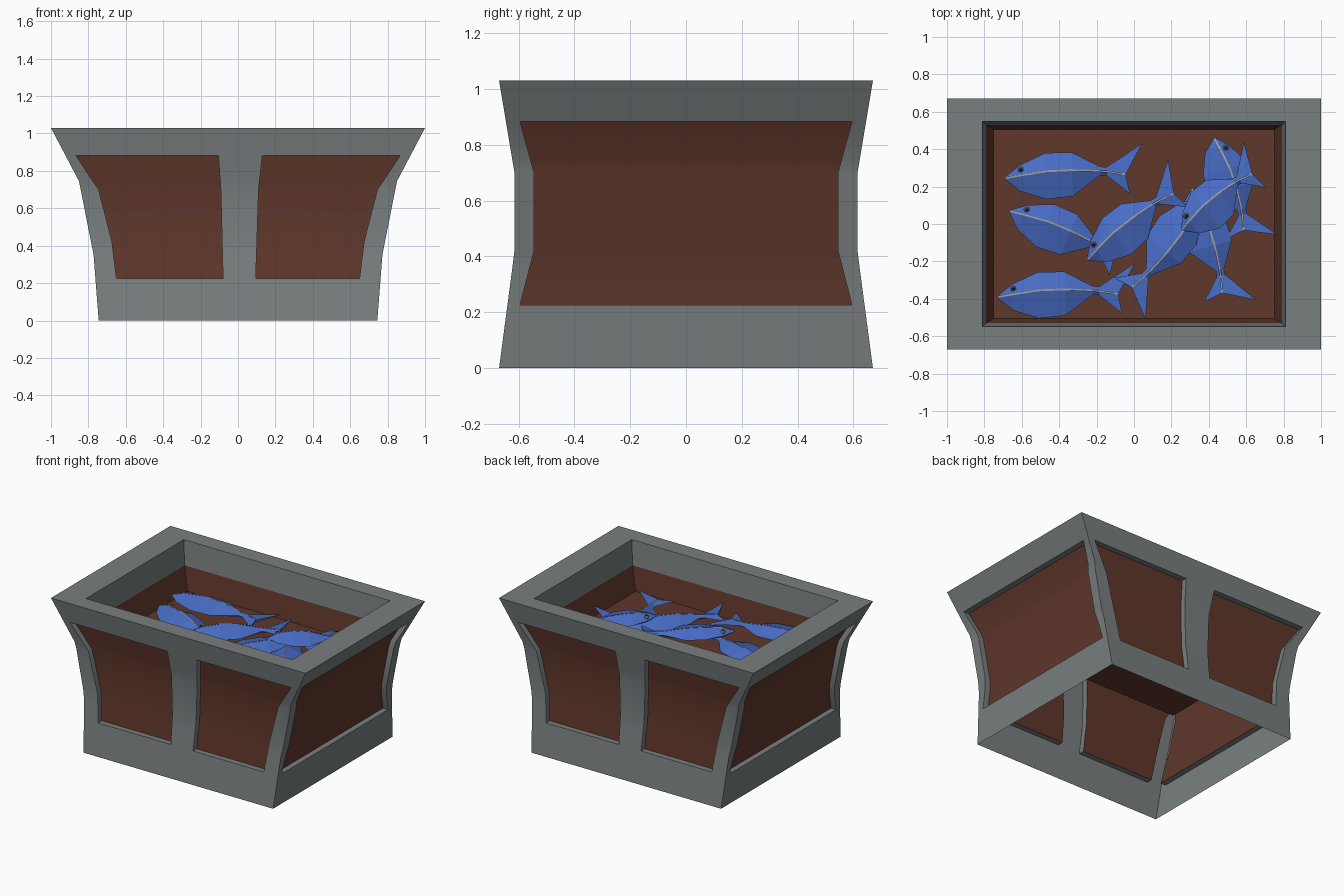
import bpy, bmesh, math
from mathutils import Vector

if "Cube" in bpy.data.objects:
    bpy.data.objects.remove(bpy.data.objects["Cube"])


def material(name, rgb):
    m = bpy.data.materials.new(name)
    m.diffuse_color = (*rgb, 1)
    m.use_nodes = True
    m.node_tree.nodes["Principled BSDF"].inputs["Base Color"].default_value = m.diffuse_color
    return m


BROWN = material("brown", (0.115, 0.038, 0.024))
BLUE = material("blue", (0.065, 0.15, 0.56))
SLATE = material("slate", (0.19, 0.21, 0.215))
GREY = material("light_grey", (0.35, 0.35, 0.36))
BLACK = material("black", (0.01, 0.01, 0.01))


def make(name, faces, mat, fix=False, smooth=False):
    """Mesh object from a list of polygons, welding shared corners."""
    bm = bmesh.new()
    for f in faces:
        bm.faces.new([bm.verts.new(p) for p in f])
    bmesh.ops.remove_doubles(bm, verts=bm.verts, dist=1e-4)
    if fix:
        bmesh.ops.recalc_face_normals(bm, faces=bm.faces)
    me = bpy.data.meshes.new(name)
    bm.to_mesh(me)
    bm.free()
    ob = bpy.data.objects.new(name, me)
    bpy.context.collection.objects.link(ob)
    me.materials.append(mat)
    if smooth:
        bpy.ops.object.select_all(action='DESELECT')
        ob.select_set(True)
        bpy.context.view_layer.objects.active = ob
        bpy.ops.object.shade_smooth_by_angle(angle=math.radians(30))
    return ob


def curve(points):
    """Piecewise linear width as a function of z."""
    def f(z):
        for (z0, a), (z1, b) in zip(points, points[1:]):
            if z <= z1:
                break
        return a + (b - a) * (z - z0) / (z1 - z0)
    return f


# Outer profiles and panel edges
half_x = curve([(0, .745), (.35, .772), (.745, .85), (1.03, 1.0)])
half_y = curve([(0, .67), (.416, .615), (.70, .615), (1.03, .67)])
long_edge = curve([(.225, .65), (.43, .675), (.70, .745), (.883, .868)])
post_l = curve([(.225, -.08), (.70, -.092), (.883, -.105)])
post_r = curve([(.225, .095), (.70, .11), (.883, .13)])
side_edge = curve([(.225, .595), (.42, .545), (.70, .545), (.883, .595)])
ROWS = [0, .225, .35, .42, .70, .745, .883, 1.03]
DEPTH = .04

frame, panels = [], []


def wall(columns, panel_cols, place):
    """One frame wall with recessed panels; place maps (along, depth, z) to 3D."""
    def pt(c, z, d=0):
        return place(columns[c](z), d, z)
    last = len(ROWS) - 2
    for r in range(last + 1):
        z0, z1 = ROWS[r], ROWS[r + 1]
        for c in range(len(columns) - 1):
            if c in panel_cols and 0 < r < last:
                panels.append([pt(c, z0, DEPTH), pt(c + 1, z0, DEPTH),
                               pt(c + 1, z1, DEPTH), pt(c, z1, DEPTH)])
                frame.append([pt(c, z0), pt(c, z0, DEPTH), pt(c, z1, DEPTH), pt(c, z1)])
                frame.append([pt(c + 1, z1), pt(c + 1, z1, DEPTH),
                              pt(c + 1, z0, DEPTH), pt(c + 1, z0)])
                if r == 1:
                    frame.append([pt(c, z0), pt(c + 1, z0), pt(c + 1, z0, DEPTH), pt(c, z0, DEPTH)])
                if r == last - 1:
                    frame.append([pt(c, z1, DEPTH), pt(c + 1, z1, DEPTH), pt(c + 1, z1), pt(c, z1)])
            else:
                frame.append([pt(c, z0), pt(c + 1, z0), pt(c + 1, z1), pt(c, z1)])


def neg(f):
    return lambda z: -f(z)


# Four walls: front and back have two panels, the ends have one
long_cols = [neg(half_x), neg(long_edge), post_l, post_r, long_edge, half_x]
end_cols = [neg(half_y), neg(side_edge), side_edge, half_y]
for s in (1, -1):
    wall(long_cols, (1, 3), lambda a, d, z: (s * a, s * (d - half_y(z)), z))
    wall(end_cols, (1,), lambda a, d, z: (s * (half_x(z) - d), s * a, z))


def ring(x, y, z):
    return [(-x, -y, z), (x, -y, z), (x, y, z), (-x, y, z)]


def bridge(a, b):
    return [[a[i], a[(i + 1) % 4], b[(i + 1) % 4], b[i]] for i in range(4)]


# Flat rim, grey inner lip, brown lining and floor
top, hole = ring(1, .67, 1.03), ring(.81, .548, 1.03)
lip, bed = ring(.79, .53, .86), ring(.75, .505, .695)
make("crate_frame", frame + bridge(top, hole) + bridge(hole, lip), SLATE, smooth=True)
make("crate_panels", panels, BROWN, smooth=True)
make("inner_lining", bridge(lip, bed) + [bed], BROWN)

# Fish stations: distance from nose, centre line, upper and lower width, thickness
BODY = [(0, 0, .005, .005, .004), (.08, .012, .055, .085, .032), (.22, .03, .098, .15, .045),
        (.36, .032, .095, .14, .04), (.51, .022, .024, .022, .018), (.545, .018, .024, .022, .016)]


def fish(i, head, tail, z_head, z_tail):
    """Low-poly fish from nose to tail notch, given in top-view coordinates."""
    h, t = Vector((*head, z_head)), Vector((*tail, z_tail))
    k = (t - h).length / .64
    u = (t - h).normalized()
    v = Vector((-u.y, u.x, 0)).normalized()
    n = u.cross(v)

    def P(a, b, c):
        return h + u * (k * a) + v * b + n * c

    loops = [[P(a, c + wu, 0), P(a, c, th), P(a, c - wl, 0), P(a, c, -th)]
             for a, c, wu, wl, th in BODY]
    faces = [f for a, b in zip(loops, loops[1:]) for f in bridge(a, b)] + [loops[0]]
    # forked tail, two thick lobes sharing the notch
    last, notch, low = loops[-1], P(.645, 0, .008), P(.645, 0, -.008)
    for side, tip in ((0, P(.74, .165, .01)), (2, P(.665, -.105, .005))):
        faces += [[last[side], tip, notch, last[1]], [last[side], tip, low, last[3]],
                  [tip, notch, low]]
    make(f"fish_{i}", faces, BLUE, True)
    # grey line along the ridge
    line = [(a, c, th + .004) for a, c, _, _, th in BODY] + [(.645, 0, .013)]
    make(f"fish_{i}_ridge", [[P(a, b - .005, c), P(d, e - .005, f), P(d, e + .005, f), P(a, b + .005, c)]
                             for (a, b, c), (d, e, f) in zip(line, line[1:])], GREY)
    # eye and pupil
    for name, r, lift, mat in (("eye", .016, 0, GREY), ("pupil", .011, .007, BLACK)):
        bpy.ops.mesh.primitive_uv_sphere_add(segments=8, ring_count=4, radius=r,
                                             location=P(.085, .042, .016 + lift))
        ob = bpy.context.object
        ob.name = f"fish_{i}_{name}"
        ob.data.materials.append(mat)


SHOAL = [((-.69, .245), (-.05, .265), .785, .765), ((-.665, .07), (-.11, -.17), .785, .75),
         ((-.73, -.39), (-.09, -.375), .785, .765), ((-.25, -.19), (.21, .16), .80, .80),
         ((.36, .13), (-.01, -.335), .78, .79), ((.255, -.03), (.63, .265), .835, .81),
         ((.43, .46), (.585, -.03), .75, .75), ((.31, .19), (.47, -.365), .75, .755)]
for i, args in enumerate(SHOAL, 1):
    fish(i, *args)
